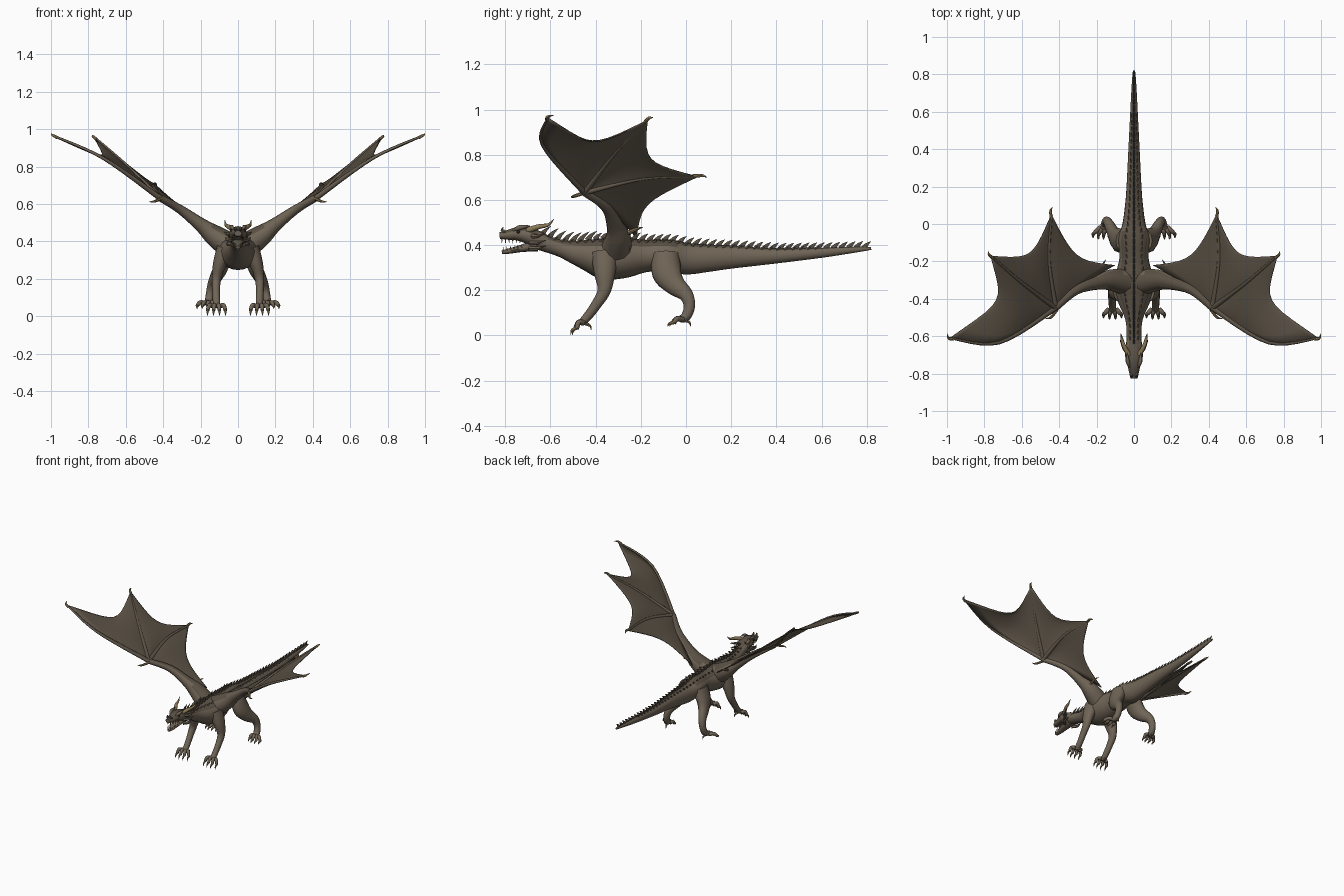
import bpy, bmesh, math
from mathutils import Vector

cube = bpy.data.objects.get("Cube")
if cube:
    bpy.data.objects.remove(cube, do_unlink=True)


def material(name, rgb):
    m = bpy.data.materials.new(name)
    m.use_nodes = True
    m.diffuse_color = (*rgb, 1)
    m.node_tree.nodes["Principled BSDF"].inputs["Base Color"].default_value = (*rgb, 1)
    return m


HIDE = material("brown hide", (0.16, 0.128, 0.093))
DORSAL = material("dark back hide", (0.1, 0.08, 0.057))
HORN = material("tan horn", (0.27, 0.2, 0.1))
DARK = material("dark eye", (0.02, 0.016, 0.012))


def spline(pts, steps):
    """Catmull-Rom samples through tuples of any length."""
    ends = [pts[0]] + list(pts) + [pts[-1]]
    out = []
    for i in range(len(pts) - 1):
        quad = ends[i:i + 4]
        for k in range(steps):
            t = k / steps
            out.append([b + 0.5 * t * (c - a + t * (2 * a - 5 * b + 4 * c - d + t * (3 * (b - c) + d - a)))
                        for a, b, c, d in zip(*quad)])
    return out + [list(pts[-1])]


def tube(bm, pts, sides=10, steps=4, mat=0):
    """Tapered tube through (x, y, z, radius) or (x, y, z, side radius, up radius)."""
    rows = spline([p if len(p) == 5 else (*p, p[3]) for p in pts], steps)
    path = [Vector(r[:3]) for r in rows]
    whole = (path[-1] - path[0]).normalized()
    ref = Vector((0, 1, 0)) if abs(whole.x) > 0.7 else Vector((1, 0, 0))
    rings = []
    for i, (p, r) in enumerate(zip(path, rows)):
        t = (path[min(i + 1, len(path) - 1)] - path[max(i - 1, 0)]).normalized()
        side = (ref - t * ref.dot(t)).normalized()
        up = t.cross(side)
        ring = []
        for k in range(sides):
            a = math.tau * k / sides
            ring.append(bm.verts.new(p + side * math.cos(a) * max(r[3], 0.0008)
                                     + up * math.sin(a) * max(r[4], 0.0008)))
        rings.append(ring)
    faces = [bm.faces.new(rings[0]), bm.faces.new(rings[-1])]
    for a, b in zip(rings, rings[1:]):
        for k in range(sides):
            n = (k + 1) % sides
            faces.append(bm.faces.new((a[k], a[n], b[n], b[k])))
    for f in faces:
        f.material_index = mat


def finish(name, bm, mats, mirror=False, dorsal=None, sheet=False):
    bmesh.ops.recalc_face_normals(bm, faces=bm.faces)
    bm.normal_update()
    if sheet and sum(f.normal.z for f in bm.faces) < 0:
        bmesh.ops.reverse_faces(bm, faces=bm.faces)
    if dorsal:
        for f in bm.faces:
            if f.normal.z > dorsal:
                f.material_index = 1
    me = bpy.data.meshes.new(name)
    bm.to_mesh(me)
    bm.free()
    for m in mats:
        me.materials.append(m)
    me.shade_smooth()
    me.set_sharp_from_angle(angle=math.radians(50))
    ob = bpy.data.objects.new(name, me)
    bpy.context.collection.objects.link(ob)
    if sheet:
        s = ob.modifiers.new("thickness", "SOLIDIFY")
        s.thickness, s.offset, s.material_offset = 0.006, -1, 1
    if mirror:
        ob.modifiers.new("mirror", "MIRROR").use_mirror_merge = False
    return ob


# Body: neck, trunk and tail as (y, z, half width, half height)
BODY = [(-.65, .415, .04, .036), (-.56, .387, .04, .037), (-.5, .37, .05, .05),
        (-.43, .355, .08, .072), (-.36, .342, .105, .093), (-.27, .345, .098, .09),
        (-.18, .352, .078, .072), (-.08, .355, .085, .07), (0, .34, .062, .07),
        (.1, .342, .048, .06), (.2, .347, .04, .051), (.4, .352, .03, .033),
        (.6, .366, .02, .022), (.75, .38, .012, .013), (.82, .385, .006, .006)]
bm = bmesh.new()
tube(bm, [(0, *p) for p in BODY], 20, 5)
finish("body", bm, [HIDE, DORSAL], dorsal=0.7)

# Head: skull and open lower jaw
bm = bmesh.new()
tube(bm, [(0, -.62, .41, .04, .035), (0, -.67, .43, .046, .04), (0, -.71, .445, .047, .036),
          (0, -.75, .45, .036, .03), (0, -.79, .445, .027, .022), (0, -.825, .443, .019, .015)], 14)
finish("skull", bm, [HIDE, DORSAL], dorsal=0.6)
bm = bmesh.new()
tube(bm, [(0, -.66, .4, .036, .028), (0, -.73, .385, .028, .016),
          (0, -.78, .374, .021, .012), (0, -.815, .368, .012, .008)], 12)
finish("lower_jaw", bm, [HIDE])

# Horns, cheek spikes, brows, nostril bumps
bm = bmesh.new()
tube(bm, [(.028, -.7, .465, .014), (.055, -.65, .482, .011), (.066, -.61, .49, .007), (.07, -.585, .515, .001)], 8, mat=1)
for z, reach in ((.44, .075), (.41, .068), (.385, .055)):
    tube(bm, [(.03, -.69, z, .012), (.055, -.66, z, .009), (reach, -.62, z + .012, .001)], 6, 3, mat=0)
tube(bm, [(.022, -.765, .465, .005), (.034, -.735, .478, .011), (.035, -.69, .485, .002)], 8)
tube(bm, [(.012, -.8, .458, .008), (.013, -.815, .468, .007), (.013, -.808, .48, .001)], 6, 2)
finish("horns_and_brows", bm, [HIDE, HORN], mirror=True)

# Eyes and teeth
bm = bmesh.new()
bmesh.ops.create_uvsphere(bm, u_segments=10, v_segments=6, radius=.008)
bmesh.ops.translate(bm, vec=(.034, -.742, .458), verts=bm.verts)
finish("eyes", bm, [DARK], mirror=True)
bm = bmesh.new()
for k in range(6):
    y = -.815 + .016 * k
    x = .013 + .0028 * k
    tube(bm, [(x, y, .43, .004), (x, y, .41 - .003 * (k % 2), .0008)], 5, 1)
    tube(bm, [(x - .001, y + .006, .372 + .0025 * k, .0035), (x, y + .006, .392 + .002 * k, .0008)], 5, 1)
finish("teeth", bm, [HORN], mirror=True)


def body_at(y):
    for a, b in zip(BODY, BODY[1:]):
        if a[0] <= y <= b[0]:
            t = (y - a[0]) / (b[0] - a[0])
            return [p + (q - p) * t for p, q in zip(a, b)][1:]
    return BODY[-1][1:]


# Row of swept-back spikes down the spine, with small scutes beside it
bm = bmesh.new()
y = -.64
while y < .8:
    z, w, h = body_at(y)
    size = .042 if y < -.42 else .03
    top = z + h - .006
    tube(bm, [(0, y, top, .007, .016), (0, y + size * .4, top + size * .55, .005, .009),
              (0, min(y + size, .828), top + size, .001)], 6, 2)
    y += .034
finish("spine_spikes", bm, [DORSAL])
bm = bmesh.new()
y = -.62
while y < .6:
    z, w, h = body_at(y)
    x, top = w * .5, z + h * .83
    tube(bm, [(x, y, top, .006, .008), (x * 1.1, y + .02, top + .012, .001)], 5, 1)
    y += .034
finish("back_scutes", bm, [HIDE], mirror=True)


def foot(bm, x, y, z, spread, out, reach, drop):
    """Four splayed toes ending in hooked claws, plus a rear claw."""
    for k in (-1.5, -.5, .5, 1.5):
        tx, ty = x + out + spread * k, y - reach + .008 * abs(k)
        tube(bm, [(x + spread * k * .4, y, z, .013), ((x + tx) / 2 + spread * k * .3, y - reach * .5, z + .004, .012),
                  (tx, ty, z - drop * .5, .009)], 8, 3)
        tube(bm, [(tx, ty + .004, z - drop * .4, .008), (tx, ty - .014, z - drop * .6, .006),
                  (tx, ty - .02, z - drop, .001)], 6, 3, 1)
    tube(bm, [(x, y + .005, z, .01), (x - .01, y + .03, z - .012, .006), (x - .01, y + .035, z - .03, .001)], 6, 3, 1)


# Legs
bm = bmesh.new()
tube(bm, [(.065, -.36, .36, .05, .06), (.098, -.36, .28, .036, .048), (.115, -.362, .2, .025, .03),
          (.117, -.395, .14, .021, .023), (.115, -.435, .085, .02, .02), (.115, -.465, .055, .02, .016)], 12)
foot(bm, .115, -.455, .055, .032, 0, .04, .052)
finish("front_legs", bm, [HIDE, HORN], mirror=True)
bm = bmesh.new()
tube(bm, [(.055, -.09, .36, .045, .06), (.085, -.085, .28, .042, .066), (.11, -.05, .225, .034, .048),
          (.135, 0, .18, .026, .032), (.148, .015, .13, .022, .025), (.155, 0, .085, .022, .022),
          (.163, -.025, .072, .02, .016)], 12)
foot(bm, .162, -.015, .07, .028, .015, .05, .03)
finish("hind_legs", bm, [HIDE, HORN], mirror=True)

# Wing bones: each rib starts at the wrist
WRIST = (.42, -.45, .635)
FINGERS = [[WRIST, (.72, -.635, .845), (.985, -.61, .965)],
           [WRIST, (.605, -.31, .815), (.765, -.17, .955)],
           [WRIST, (.455, -.19, .695), (.44, .05, .705)]]
ARM_EDGE = [WRIST, (.3, -.34, .565), (.1, -.22, .435)]
bm = bmesh.new()
tube(bm, [(.05, -.31, .38, .07), (.13, -.3, .435, .056), (.2, -.315, .49, .037),
          (.31, -.355, .572, .024), (*WRIST, .018)], 12)
for rib in FINGERS:
    tube(bm, [(*p, r) for p, r in zip(rib, (.015, .009, .006))], 8, 6)
finish("wing_arms_and_fingers", bm, [HIDE, DORSAL], mirror=True, dorsal=0.6)

# Wing claws at the finger tips, wrist and elbow
bm = bmesh.new()
for path in ([(.965, -.615, .955), (.99, -.612, .968), (1, -.585, .976)],
             [(.757, -.18, .945), (.775, -.165, .962), (.778, -.145, .965)],
             [(.441, .03, .705), (.446, .07, .708), (.435, .092, .7)],
             [(.41, -.455, .63), (.445, -.5, .615), (.475, -.505, .612)],
             [(.16, -.27, .45), (.165, -.22, .47), (.15, -.19, .48)]):
    tube(bm, [(*p, r) for p, r in zip(path, (.009, .007, .001))], 7, 4)
finish("wing_claws", bm, [HORN], mirror=True)

# Wing membrane: panels between ribs with scalloped trailing edges
bm = bmesh.new()
ribs = [[Vector(p) for p in spline(r, 6)] for r in FINGERS + [ARM_EDGE]]
ACROSS = 10
for a, b, sag in zip(ribs, ribs[1:], (.3, .24, .22)):
    grid = []
    for i, (p, q) in enumerate(zip(a, b)):
        u = i / (len(a) - 1)
        row = []
        for j in range(ACROSS + 1):
            v = j / ACROSS
            arc = 4 * v * (1 - v)
            co = p.lerp(q, v).lerp(Vector(WRIST), sag * u * arc)
            co.z += .012 * math.sin(math.pi * u) * arc
            row.append(bm.verts.new(co))
        grid.append(row)
    for r, s in zip(grid, grid[1:]):
        for j in range(ACROSS):
            bm.faces.new((r[j], r[j + 1], s[j + 1], s[j]))
bmesh.ops.remove_doubles(bm, verts=bm.verts, dist=.0005)
finish("wing_membranes", bm, [DORSAL, HIDE], mirror=True, sheet=True)
